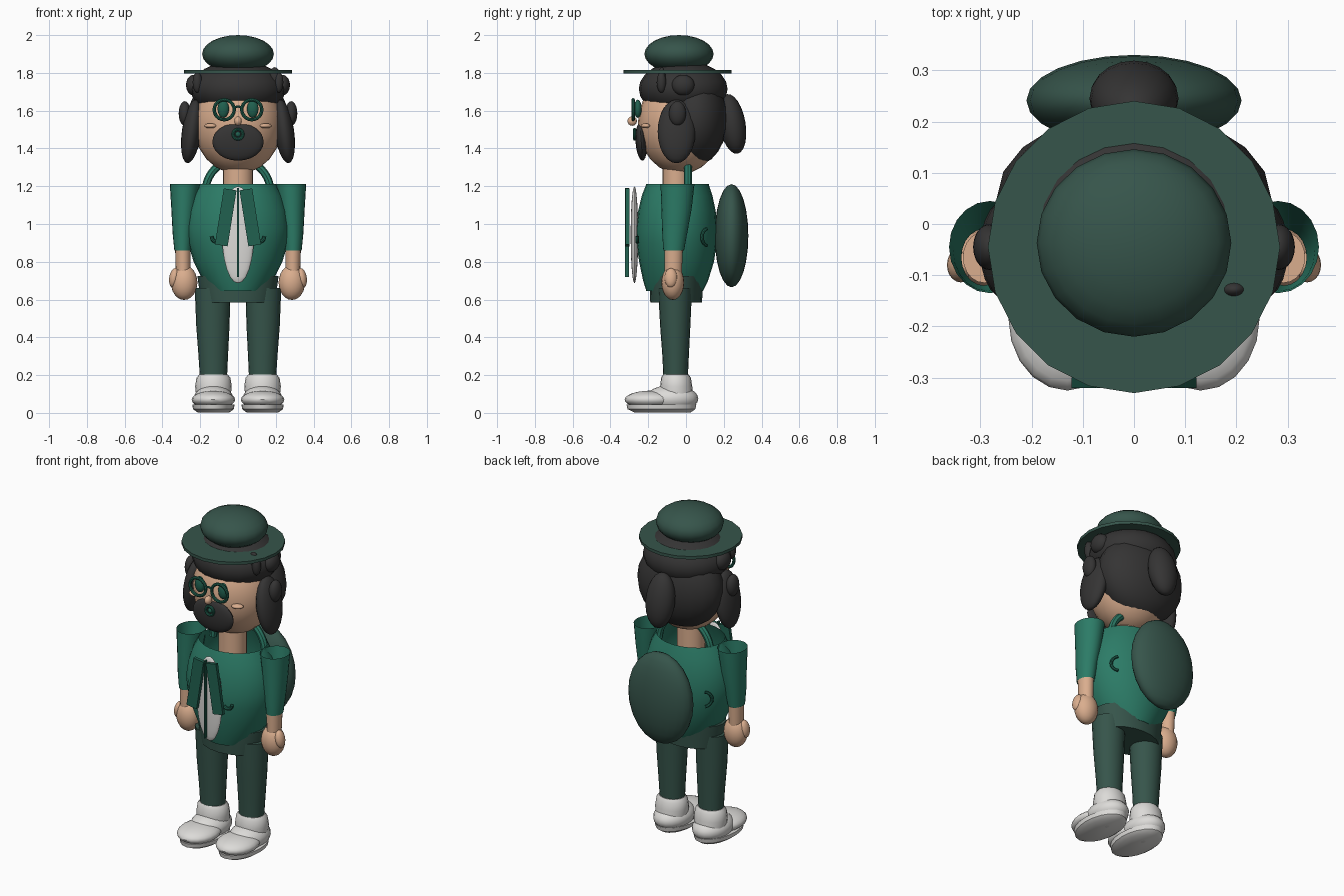
import bpy, bmesh
from math import sin, cos, pi, radians
from mathutils import Matrix, Euler, Vector

cube = bpy.data.objects.get("Cube")
if cube:
    bpy.data.objects.remove(cube, do_unlink=True)


def material(name, r, g, b):
    m = bpy.data.materials.new(name)
    m.use_nodes = True
    m.diffuse_color = (r, g, b, 1)
    m.node_tree.nodes["Principled BSDF"].inputs["Base Color"].default_value = (r, g, b, 1)
    return m


TEAL = material("teal jacket", 0.025, 0.2, 0.135)
DEEP = material("deep teal trim", 0.015, 0.12, 0.08)
GREEN = material("dark green cloth", 0.037, 0.09, 0.07)
HAIR = material("charcoal hair", 0.035, 0.034, 0.034)
SKIN = material("warm skin", 0.7, 0.42, 0.27)
WHITE = material("off white", 0.72, 0.71, 0.69)
parts = []


def finish(name, bm, mat):
    bmesh.ops.recalc_face_normals(bm, faces=bm.faces)
    me = bpy.data.meshes.new(name)
    bm.to_mesh(me)
    bm.free()
    me.materials.append(mat)
    ob = bpy.data.objects.new(name, me)
    bpy.context.collection.objects.link(ob)
    parts.append(ob)
    return ob


def place(loc, size, rot=(0, 0, 0)):
    turn = Euler([radians(a) for a in rot]).to_matrix().to_4x4()
    return Matrix.Translation(loc) @ turn @ Matrix.Diagonal((*size, 1))


def ball(name, mat, loc, radii, rot=(0, 0, 0), segs=20):
    bm = bmesh.new()
    bmesh.ops.create_uvsphere(bm, u_segments=segs, v_segments=12, radius=1,
                              matrix=place(loc, radii, rot))
    return finish(name, bm, mat)


def box(name, mat, loc, size, rot=(0, 0, 0)):
    bm = bmesh.new()
    bmesh.ops.create_cube(bm, size=1, matrix=place(loc, size, rot))
    return finish(name, bm, mat)


def loft(name, mat, rings, bottom=True, top=True, segs=20):
    """Elliptical rings (z, x, y, rx, ry), listed from bottom to top."""
    bm = bmesh.new()
    loops = [[bm.verts.new((x + rx * cos(2 * pi * i / segs), y + ry * sin(2 * pi * i / segs), z))
              for i in range(segs)] for z, x, y, rx, ry in rings]
    for a, b in zip(loops, loops[1:]):
        for i in range(segs):
            j = (i + 1) % segs
            bm.faces.new((a[i], a[j], b[j], b[i]))
    if bottom:
        bm.faces.new(loops[0])
    if top:
        bm.faces.new(loops[-1])
    return finish(name, bm, mat)


def tube(name, mat, points, r, closed=False, segs=8):
    """Round tube swept along a list of points."""
    bm = bmesh.new()
    pts = [Vector(p) for p in points]
    n = len(pts)
    flat = (pts[n // 3] - pts[0]).cross(pts[2 * n // 3] - pts[0]).normalized()
    loops = []
    for k, p in enumerate(pts):
        ahead = pts[(k + 1) % n] if closed else pts[min(k + 1, n - 1)]
        behind = pts[k - 1] if closed else pts[max(k - 1, 0)]
        side = (ahead - behind).normalized().cross(flat)
        loops.append([bm.verts.new(p + r * (side * cos(2 * pi * i / segs) + flat * sin(2 * pi * i / segs)))
                      for i in range(segs)])
    pairs = list(zip(loops, loops[1:])) + ([(loops[-1], loops[0])] if closed else [])
    for a, b in pairs:
        for i in range(segs):
            j = (i + 1) % segs
            bm.faces.new((a[i], a[j], b[j], b[i]))
    if not closed:
        bm.faces.new(loops[0])
        bm.faces.new(loops[-1])
    return finish(name, bm, mat)


def arc(cx, y, cz, r, start, end, steps):
    angles = [radians(start + (end - start) * k / steps) for k in range(steps + 1)]
    return [(cx + r * cos(a), y, cz + r * sin(a)) for a in angles]


def ring(name, mat, x, y, z, r, thick):
    return tube(name, mat, arc(x, y, z, r, 0, 360, 24)[:-1], thick, closed=True)


# Hat
ball("hat_crown", GREEN, (0, -0.037, 1.9), (0.19, 0.183, 0.1))
loft("hat_brim", GREEN, [(1.798, 0, -0.045, 0.285, 0.285), (1.816, 0, -0.045, 0.285, 0.285)])

# Head and hair
ball("head", SKIN, (0, -0.03, 1.53), (0.235, 0.225, 0.265), segs=24)
ball("hair_cap", HAIR, (0, -0.015, 1.715), (0.252, 0.235, 0.15))
ball("back_hair", HAIR, (0, 0.05, 1.56), (0.268, 0.17, 0.25))
ball("hair_bun", HAIR, (0, 0.245, 1.53), (0.087, 0.07, 0.16), (10, 0, 0))
ball("hair_tuft", HAIR, (0.195, -0.128, 1.77), (0.03, 0.02, 0.06))
loft("neck", SKIN, [(1.1, 0, -0.05, 0.08, 0.075), (1.32, 0, -0.05, 0.08, 0.075)])

# Face
ball("beard", HAIR, (0, -0.237, 1.435), (0.136, 0.03, 0.1), (4, 0, 0), segs=24)
ball("nose", SKIN, (0, -0.285, 1.545), (0.02, 0.025, 0.025))
ring("mouth", DEEP, 0, -0.272, 1.475, 0.026, 0.008)
ball("mouth_centre", DEEP, (0, -0.268, 1.475), (0.014, 0.01, 0.014))
tube("glasses_bridge", DEEP, arc(0, -0.28, 1.6, 0.022, 20, 160, 8), 0.006)

for s, side in ((1, "left"), (-1, "right")):
    ring(side + "_lens_rim", DEEP, s * 0.073, -0.28, 1.605, 0.053, 0.009)
    ball(side + "_eye", DEEP, (s * 0.078, -0.255, 1.61), (0.03, 0.02, 0.048))
    ball(side + "_cheek", SKIN, (s * 0.147, -0.215, 1.52), (0.034, 0.022, 0.013), (0, 0, s * 25))

    # Side hair
    ball(side + "_side_lock", HAIR, (s * 0.245, -0.05, 1.49), (0.052, 0.1, 0.17), (0, s * -8, 0))
    ball(side + "_ear_curl", HAIR, (s * 0.282, -0.045, 1.585), (0.032, 0.045, 0.065))
    ball(side + "_temple_curl", HAIR, (s * 0.235, -0.015, 1.735), (0.04, 0.06, 0.055))
    ball(side + "_front_curl", HAIR, (s * 0.215, -0.13, 1.75), (0.025, 0.025, 0.055))

    # Arms, with sleeves left open at the shoulder
    loft(side + "_sleeve", TEAL, [
        (0.86, s * 0.293, -0.065, 0.044, 0.055), (0.95, s * 0.292, -0.06, 0.054, 0.066),
        (1.08, s * 0.287, -0.05, 0.066, 0.08), (1.212, s * 0.281, -0.045, 0.08, 0.09)],
        bottom=False, top=False)
    loft(side + "_forearm", SKIN, [
        (0.72, s * 0.29, -0.068, 0.038, 0.045), (0.9, s * 0.292, -0.065, 0.042, 0.05)])
    ball(side + "_hand", SKIN, (s * 0.285, -0.07, 0.69), (0.07, 0.06, 0.092))
    ball(side + "_thumb", SKIN, (s * 0.338, -0.08, 0.715), (0.026, 0.034, 0.052), (0, s * -10, 0))

    # Legs
    loft(side + "_leg", GREEN, [
        (0.19, s * 0.13, -0.055, 0.072, 0.065), (0.3, s * 0.131, -0.055, 0.078, 0.07),
        (0.46, s * 0.133, -0.057, 0.088, 0.08), (0.66, s * 0.134, -0.058, 0.095, 0.09)])

    # Shoes
    loft(side + "_shoe_sole", WHITE, [
        (0.003, s * 0.13, -0.125, 0.085, 0.15), (0.02, s * 0.13, -0.13, 0.108, 0.18),
        (0.045, s * 0.13, -0.13, 0.112, 0.185)])
    ball(side + "_shoe_toe", WHITE, (s * 0.13, -0.185, 0.07), (0.115, 0.14, 0.048))
    ball(side + "_shoe_body", WHITE, (s * 0.13, -0.075, 0.075), (0.105, 0.14, 0.073))
    loft(side + "_shoe_ankle", WHITE, [
        (0.08, s * 0.13, -0.05, 0.09, 0.09), (0.14, s * 0.13, -0.052, 0.097, 0.085),
        (0.185, s * 0.13, -0.053, 0.09, 0.079), (0.203, s * 0.13, -0.054, 0.076, 0.068)])

    # Jacket lapels, pocket loops and shoulder straps
    box(side + "_lapel", DEEP, (s * 0.065, -0.31, 1.035), (0.068, 0.02, 0.3), (0, s * -9, 0))
    tube(side + "_pocket_loop", DEEP, arc(s * 0.11, -0.258, 0.935, 0.03,
         90 - s * 90, 90 - s * 230, 8), 0.01)
    tube(side + "_shoulder_strap", TEAL,
         [(s * x, 0.01, z) for x, _, z in arc(0, 0, 1.17, 0.172, 0, 62, 10)], 0.021)
    tube(side + "_side_loop", DEEP,
         [(s * (0.2 + 0.035 * cos(a)), 0.115 - 0.03 * cos(a), 0.93 + 0.045 * sin(a))
          for a in [radians(-80 + 20 * k) for k in range(9)]], 0.009)

# Torso, open at the neck
loft("jacket", TEAL, [
    (0.645, 0, -0.06, 0.145, 0.15), (0.7, 0, -0.055, 0.185, 0.172), (0.8, 0, -0.05, 0.235, 0.198),
    (0.9, 0, -0.05, 0.265, 0.213), (0.98, 0, -0.05, 0.275, 0.215), (1.07, 0, -0.048, 0.262, 0.205),
    (1.15, 0, -0.047, 0.235, 0.187), (1.212, 0, -0.045, 0.2, 0.165)], top=False, segs=24)
loft("hips", GREEN, [
    (0.585, 0, -0.052, 0.19, 0.137), (0.65, 0, -0.052, 0.205, 0.14), (0.725, 0, -0.05, 0.215, 0.145)])
ball("shirt_front", WHITE, (0, -0.273, 0.943), (0.085, 0.02, 0.257), segs=24)
box("shirt_placket", DEEP, (0, -0.312, 0.955), (0.009, 0.02, 0.47))

# Backpack
ball("backpack", GREEN, (0, 0.241, 0.938), (0.21, 0.089, 0.273), segs=24)

# Smooth shading with crisp rims
bpy.ops.object.select_all(action='DESELECT')
for ob in parts:
    ob.select_set(True)
bpy.context.view_layer.objects.active = parts[0]
bpy.ops.object.shade_smooth_by_angle(angle=radians(40))
